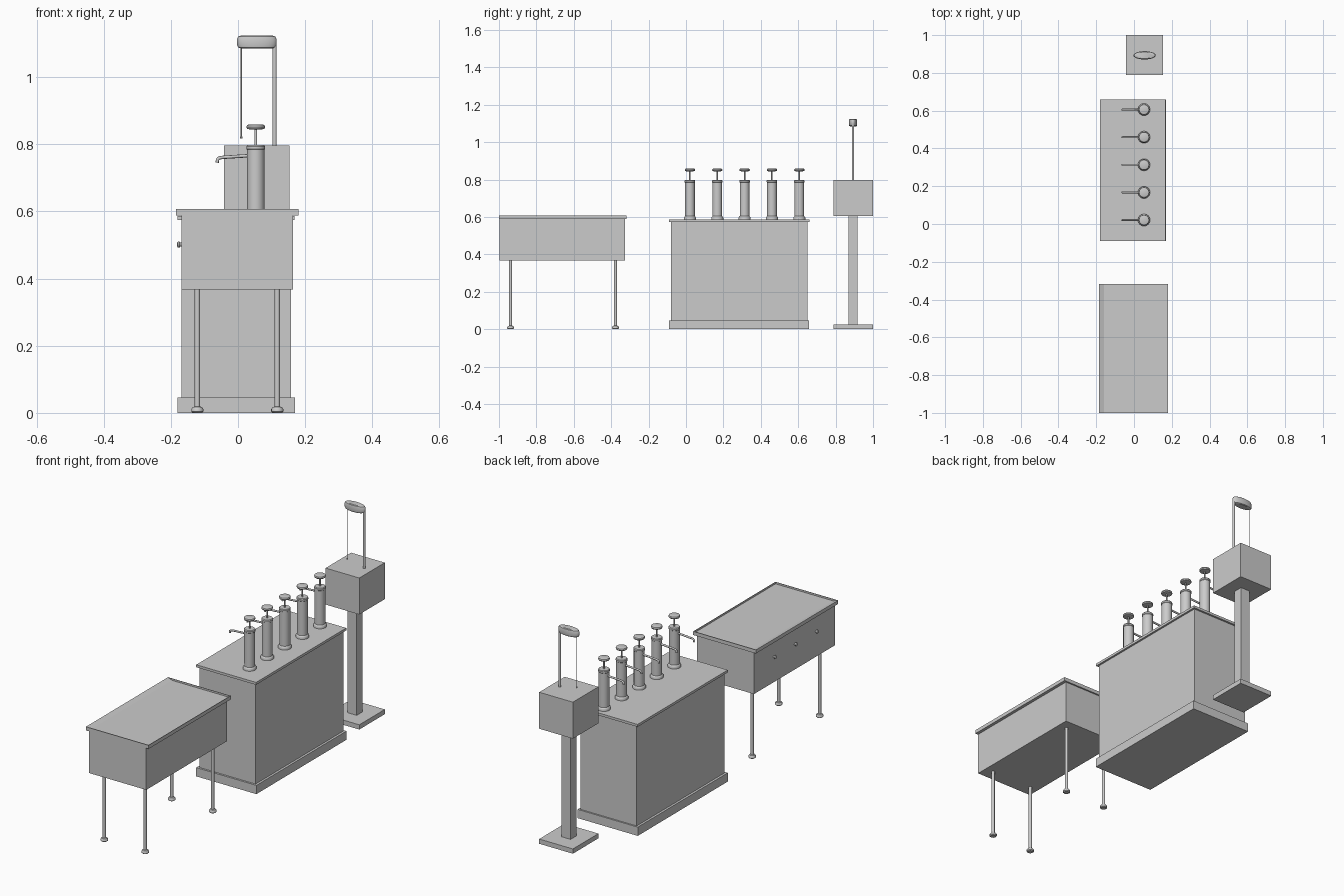
import bpy, bmesh, math
from mathutils import Vector

if "Cube" in bpy.data.objects:
    bpy.data.objects.remove(bpy.data.objects["Cube"])


def make(name, bm, smooth=False):
    bmesh.ops.recalc_face_normals(bm, faces=bm.faces)
    me = bpy.data.meshes.new(name)
    bm.to_mesh(me)
    bm.free()
    ob = bpy.data.objects.new(name, me)
    bpy.context.collection.objects.link(ob)
    if smooth:
        bpy.ops.object.select_all(action='DESELECT')
        ob.select_set(True)
        bpy.context.view_layer.objects.active = ob
        bpy.ops.object.shade_smooth_by_angle(angle=math.radians(35))
    return ob


def box(name, x, y, z):
    bm = bmesh.new()
    bmesh.ops.create_cube(bm, size=1)
    for v in bm.verts:
        v.co = [(r[0] + r[1]) / 2 + c * (r[1] - r[0]) for r, c in zip((x, y, z), v.co)]
    return make(name, bm)


def lathe(name, x, y, profile, n=24, sx=1, sy=1):
    """Closed turned part from (radius, z) points; sx and sy make it oval."""
    bm = bmesh.new()
    rings = [[bm.verts.new((x + sx * r * math.cos(2 * math.pi * i / n),
                            y + sy * r * math.sin(2 * math.pi * i / n), z))
              for i in range(n)] for r, z in profile]
    for a, b in zip(rings, rings[1:]):
        for i in range(n):
            j = (i + 1) % n
            bm.faces.new((a[i], a[j], b[j], b[i]))
    bm.faces.new(rings[0])
    bm.faces.new(rings[-1])
    return make(name, bm, True)


def tube(name, pts, r):
    cu = bpy.data.curves.new(name, 'CURVE')
    cu.dimensions = '3D'
    cu.bevel_depth = r
    cu.bevel_resolution = 2
    cu.use_fill_caps = True
    s = cu.splines.new('POLY')
    s.points.add(len(pts) - 1)
    for p, co in zip(s.points, pts):
        p.co = (*co, 1)
    ob = bpy.data.objects.new(name, cu)
    bpy.context.collection.objects.link(ob)
    return ob


# table: box body and a lid with a shallow sunken tray, sloped on its left side
box("table_body", (-0.168, 0.164), (-0.997, -0.325), (0.367, 0.588))
bm = bmesh.new()
loops = [[bm.verts.new((x, y, z)) for x, y in ((x0, y0), (x1, y0), (x1, y1), (x0, y1))]
         for x0, x1, y0, y1, z in (
             (-0.185, 0.18, -1.0, -0.317, 0.588),
             (-0.185, 0.18, -1.0, -0.317, 0.607),
             (-0.182, 0.177, -0.997, -0.32, 0.607),
             (-0.159, 0.177, -0.997, -0.32, 0.598))]
for a, b in zip(loops, loops[1:]):
    for i in range(4):
        j = (i + 1) % 4
        bm.faces.new((a[i], a[j], b[j], b[i]))
bm.faces.new(loops[0])
bm.faces.new(loops[-1])
make("table_lid", bm)

# table legs with round feet
for x in (-0.121, 0.117):
    for y in (-0.938, -0.377):
        lathe("table_leg", x, y, [(0.008, 0.012), (0.008, 0.37)], 16)
        lathe("table_foot", x, y, [(0.013, 0), (0.018, 0.004), (0.018, 0.011),
                                   (0.014, 0.017), (0.008, 0.019)], 16)

# three round knobs on the left side of the table
for y in (-0.49, -0.665, -0.84):
    k = lathe("table_knob", 0, 0, [(0.006, -0.002), (0.006, 0.004), (0.009, 0.006),
                                   (0.009, 0.011), (0.006, 0.013)], 16)
    k.rotation_euler = (0, -math.pi / 2, 0)
    k.location = (-0.168, y, 0.501)

# cabinet
box("cabinet_base", (-0.18, 0.17), (-0.09, 0.658), (0, 0.046))
box("cabinet_body", (-0.168, 0.158), (-0.08, 0.65), (0.046, 0.574))
box("cabinet_top", (-0.18, 0.168), (-0.09, 0.66), (0.574, 0.587))

# five hand pumps
px = 0.053
for i in range(5):
    y = 0.021 + i * 0.1462
    lathe("pump_cylinder", px, y, [
        (0.032, 0.587), (0.032, 0.597), (0.029, 0.602), (0.026, 0.604), (0.026, 0.784),
        (0.028, 0.786), (0.028, 0.794), (0.025, 0.798)])
    lathe("pump_rod", px, y, [(0.004, 0.79), (0.004, 0.85)], 12)
    lathe("pump_handle", px, y, [(0.018, 0.844), (0.026, 0.846), (0.028, 0.851),
                                 (0.026, 0.857), (0.021, 0.859)])
    tube("pump_spout", [(px - 0.02, y, 0.766), (-0.045, y, 0.761), (-0.056, y, 0.759),
                        (-0.061, y, 0.755), (-0.062, y, 0.745)], 0.005)

# pedestal box on a post
cx, cy = 0.056, 0.893
box("pedestal_base", (-0.042, 0.154), (0.788, 1.0), (0, 0.025))
box("pedestal_post", (cx - 0.027, cx + 0.027), (cy - 0.025, cy + 0.025), (0.025, 0.605))
box("pedestal_box", (-0.042, 0.154), (0.788, 1.0), (0.605, 0.797))

# lamp: support rod, hanging pull cord and oval head
lathe("lamp_rod", 0.109, cy, [(0.006, 0.79), (0.006, 1.095)], 16)
lathe("pull_cord", 0.01, cy, [(0.004, 0.817), (0.004, 0.822), (0.002, 0.824),
                              (0.002, 1.095)], 10)
lathe("lamp_head", cx, cy, [(0.78, 1.085), (0.93, 1.088), (1, 1.095), (1, 1.113),
                            (0.93, 1.121), (0.78, 1.124)], 32, 0.059, 0.022)
